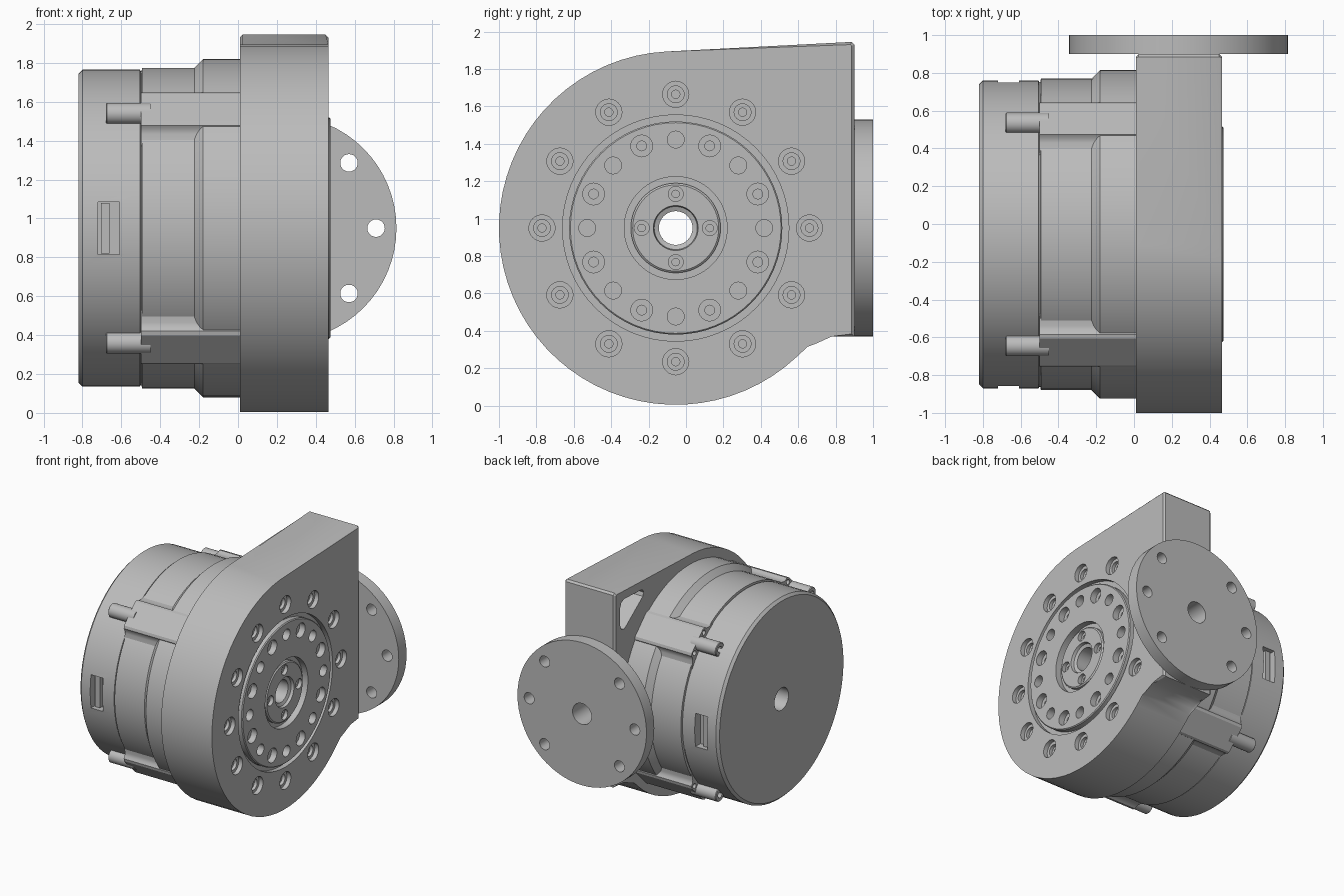
import bpy, bmesh
from math import sin, cos, pi, radians
from mathutils import Matrix

if "Cube" in bpy.data.objects:
    bpy.data.objects.remove(bpy.data.objects["Cube"])

CY, CZ = -0.055, 0.95          # main axis, running along x
AXIS = Matrix.Translation((0, CY, CZ))

grey = bpy.data.materials.new("machined_grey")
grey.use_nodes = True
grey.diffuse_color = (0.5, 0.5, 0.5, 1)
grey.node_tree.nodes["Principled BSDF"].inputs["Base Color"].default_value = (0.5, 0.5, 0.5, 1)


def lathe(bm, profile, matrix=AXIS, n=64):
    """Turn (radius, x) points around x; a profile off the axis closes into a ring."""
    rings = []
    for r, x in profile:
        if r == 0:
            rings.append([bm.verts.new(matrix @ Matrix.Translation((x, 0, 0)).to_translation())] * n)
        else:
            rings.append([bm.verts.new(matrix @ Matrix.Translation(
                (x, r * cos(2 * pi * i / n), r * sin(2 * pi * i / n))).to_translation()) for i in range(n)])
    pairs = list(zip(rings, rings[1:]))
    if profile[0][0] > 0:
        pairs.append((rings[-1], rings[0]))
    for a, b in pairs:
        for i in range(n):
            j = (i + 1) % n
            corners = list(dict.fromkeys((a[i], a[j], b[j], b[i])))
            bm.faces.new(corners)


def prism(bm, points, x0, x1, matrix=AXIS):
    """Extrude a (y, z) outline from x0 to x1."""
    ends = [[bm.verts.new(matrix @ Matrix.Translation((x, y, z)).to_translation())
             for y, z in points] for x in (x0, x1)]
    bm.faces.new(ends[0])
    bm.faces.new(ends[1])
    n = len(points)
    for i in range(n):
        j = (i + 1) % n
        bm.faces.new((ends[0][i], ends[0][j], ends[1][j], ends[1][i]))


def finish(bm, name):
    bmesh.ops.recalc_face_normals(bm, faces=bm.faces)
    mesh = bpy.data.meshes.new(name)
    bm.to_mesh(mesh)
    bm.free()
    mesh.materials.append(grey)
    ob = bpy.data.objects.new(name, mesh)
    bpy.context.collection.objects.link(ob)
    return ob


def activate(ob):
    bpy.ops.object.select_all(action='DESELECT')
    ob.select_set(True)
    bpy.context.view_layer.objects.active = ob


def cut(ob, bm):
    cutter = finish(bm, "cutter")
    cutter.hide_render = True
    mod = ob.modifiers.new("cut", 'BOOLEAN')
    mod.operation = 'DIFFERENCE'
    mod.solver = 'EXACT'
    mod.object = cutter
    activate(ob)
    bpy.ops.object.modifier_apply(modifier=mod.name)
    bpy.data.objects.remove(cutter)


def smooth(ob):
    activate(ob)
    bpy.ops.object.shade_smooth_by_angle(angle=radians(28))


def around(count, radius, start=0.0):
    """Placements on a bolt circle about the main axis."""
    for i in range(count):
        a = start + 2 * pi * i / count
        yield Matrix.Translation((0, CY + radius * cos(a), CZ + radius * sin(a)))


def bore(face, steps):
    """Stepped blind hole profile entering from +x: steps are (radius, depth)."""
    pts, x = [(0, face + 0.03)], face + 0.03
    for r, depth in steps:
        pts += [(r, x), (r, face - depth)]
        x = face - depth
    return pts + [(0, x)]


# Housing plate: round with a squared upper corner for the flange
R = 0.945
outline = [(CY + R * cos(radians(a)), CZ + R * sin(radians(a))) for a in range(93, 314, 5)]
outline += [(0.65, 0.315), (0.69, 0.345), (0.73, 0.363), (0.78, 0.37),
            (0.9, 0.37), (0.9, 1.93), (0.885, 1.945)]
bm = bmesh.new()
prism(bm, outline, 0.01, 0.465, Matrix())
rims = [e for e in bm.edges if abs(e.verts[0].co.x - e.verts[1].co.x) < 1e-5]
bmesh.ops.bevel(bm, geom=rims, offset=0.014, segments=1, affect='EDGES')
plate = finish(bm, "housing_plate")

bm = bmesh.new()
lathe(bm, [(0, 0.5), (0.605, 0.5), (0.605, 0.425), (0.565, 0.425), (0.565, 0.21),
           (0.1, 0.21), (0.1, -0.05), (0, -0.05)])
for place in around(12, 0.715):
    lathe(bm, bore(0.465, [(0.07, 0.035), (0.045, 0.06), (0.022, 0.11)]), place, 24)
flange_axis = Matrix.Translation((0.235, 0, 0.95)) @ Matrix.Rotation(pi / 2, 4, 'Z')
lathe(bm, [(0, 0.95), (0.085, 0.95), (0.085, 0.76), (0, 0.76)], flange_axis, 32)
# Corner pocket in the rear face
prism(bm, [(0.56, 1.85), (0.78, 1.86), (0.815, 1.845), (0.83, 1.81), (0.83, 1.66), (0.815, 1.625),
           (0.785, 1.615), (0.75, 1.635), (0.54, 1.79), (0.53, 1.82), (0.54, 1.84)], -0.05, 0.3, Matrix())
cut(plate, bm)
smooth(plate)

# Output rotor with sunken hub
bm = bmesh.new()
lathe(bm, [(0.09, 0.2), (0.57, 0.2), (0.57, 0.468), (0.563, 0.475), (0.275, 0.475), (0.275, 0.425),
           (0.24, 0.425), (0.24, 0.45), (0.23, 0.458), (0.12, 0.458), (0.115, 0.435), (0.09, 0.425)])
rotor = finish(bm, "output_rotor")
bm = bmesh.new()
for place in around(8, 0.475, pi / 8):
    lathe(bm, bore(0.475, [(0.058, 0.05), (0.026, 0.13)]), place, 24)
for place in around(8, 0.473):
    lathe(bm, bore(0.475, [(0.045, 0.1)]), place, 24)
for place in around(4, 0.182):
    lathe(bm, bore(0.458, [(0.04, 0.03), (0.02, 0.09)]), place, 20)
cut(rotor, bm)
smooth(rotor)

# Motor drum with stepped diameter and two side windows
bm = bmesh.new()
lathe(bm, [(0.09, -0.82), (0.795, -0.82), (0.815, -0.8), (0.815, -0.505), (0.808, -0.502), (0.808, -0.496),
           (0.825, -0.493), (0.825, -0.225), (0.87, -0.18), (0.87, 0.02), (0.09, 0.02)], n=80)
drum = finish(bm, "motor_drum")
bm = bmesh.new()
for side in (-1, 1):
    prism(bm, [(side * 0.74, -0.135), (side * 0.9, -0.135), (side * 0.9, 0.135), (side * 0.74, 0.135)],
          -0.72, -0.61)
cut(drum, bm)
smooth(drum)

# Connector bars inside the windows
for side, label in ((-1, "front"), (1, "back")):
    bm = bmesh.new()
    prism(bm, [(side * 0.72, -0.13), (side * 0.775, -0.13), (side * 0.775, 0.13), (side * 0.72, 0.13)],
          -0.705, -0.66)
    finish(bm, label + "_window_connector")

# Four clamp lugs with pins
half = [(0.19, 0.74), (0.19, 0.79), (0.14, 0.825), (0.125, 0.845), (0.12, 0.868), (0.1, 0.88)]
lug_outline = half + [(-t, r) for t, r in reversed(half)]
for k in range(4):
    turn = AXIS @ Matrix.Rotation(pi / 4 + k * pi / 2, 4, 'X')
    bm = bmesh.new()
    prism(bm, lug_outline, -0.5, 0.02, turn)
    lug = finish(bm, "clamp_lug_%d" % (k + 1))
    bm = bmesh.new()
    for t in (-0.085, 0.085):
        lathe(bm, [(0, -0.55), (0.02, -0.55), (0.02, -0.44), (0, -0.44)],
              turn @ Matrix.Translation((0, t, 0.848)), 16)
    cut(lug, bm)
    smooth(lug)
    bm = bmesh.new()
    lathe(bm, [(0, -0.63), (0.025, -0.63), (0.025, -0.68), (0.05, -0.68), (0.055, -0.675),
               (0.055, -0.45), (0, -0.45)], turn @ Matrix.Translation((0, 0, 0.834)), 28)
    smooth(finish(bm, "clamp_pin_%d" % (k + 1)))

# Mounting flange disc on the back
bm = bmesh.new()
lathe(bm, [(0.085, 0.9), (0.58, 0.9), (0.58, 1.0), (0.085, 1.0)], flange_axis)
flange = finish(bm, "mounting_flange")
bm = bmesh.new()
for a in (0, 45, 135, 180, 225, 315):
    place = Matrix.Translation((0.475 * cos(radians(a)), 0, 0.475 * sin(radians(a)))) @ flange_axis
    lathe(bm, [(0, 0.85), (0.045, 0.85), (0.045, 1.05), (0, 1.05)], place, 24)
cut(flange, bm)
smooth(flange)
